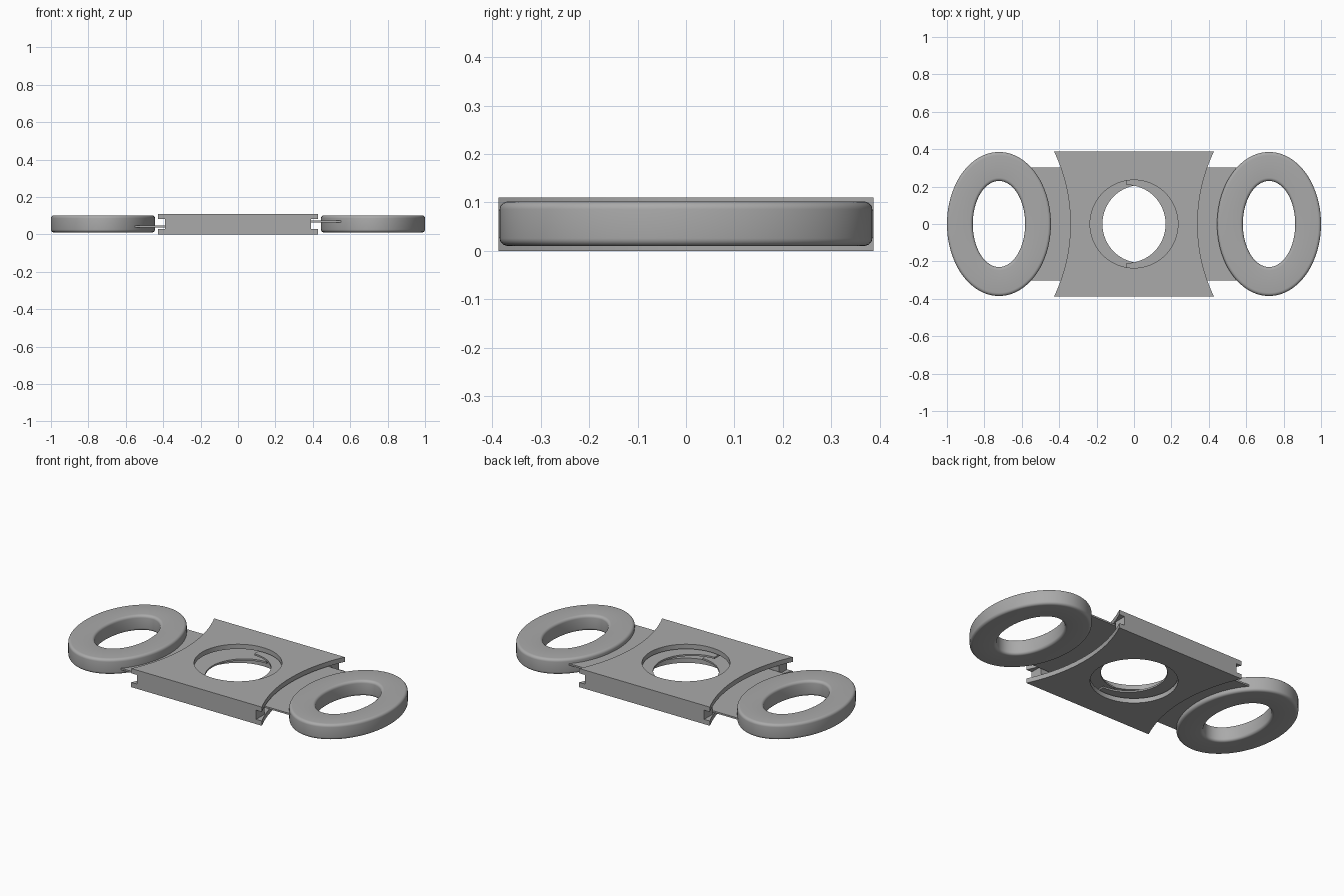
import bpy, bmesh
from math import sin, cos, pi, sqrt, asin

if "Cube" in bpy.data.objects:
    bpy.data.objects.remove(bpy.data.objects["Cube"], do_unlink=True)

HEIGHT = 0.11
HALF_Y = 0.387
MID = HEIGHT / 2

metal = bpy.data.materials.new("grey metal")
metal.use_nodes = True
grey = (0.4, 0.4, 0.4, 1)
metal.diffuse_color = grey
metal.node_tree.nodes["Principled BSDF"].inputs["Base Color"].default_value = grey


def finish(name, bm):
    bmesh.ops.recalc_face_normals(bm, faces=bm.faces)
    mesh = bpy.data.meshes.new(name)
    bm.to_mesh(mesh)
    bm.free()
    obj = bpy.data.objects.new(name, mesh)
    bpy.context.collection.objects.link(obj)
    mesh.materials.append(metal)
    return obj


def smooth(obj):
    bpy.ops.object.select_all(action="DESELECT")
    obj.select_set(True)
    bpy.context.view_layer.objects.active = obj
    bpy.ops.object.shade_smooth_by_angle(angle=pi / 6)


def slab(name, loops, z0, z1):
    """Extrude an outline (further loops are holes) from z0 to z1."""
    bm = bmesh.new()
    edges = []
    for loop in loops:
        vs = [bm.verts.new((x, y, z0)) for x, y in loop]
        edges += [bm.edges.new((vs[i - 1], vs[i])) for i in range(len(vs))]
    bmesh.ops.triangle_fill(bm, edges=edges, use_beauty=True)
    top = bmesh.ops.extrude_face_region(bm, geom=bm.faces[:])["geom"]
    verts = [v for v in top if isinstance(v, bmesh.types.BMVert)]
    bmesh.ops.translate(bm, verts=verts, vec=(0, 0, z1 - z0))
    return finish(name, bm)


def circle(r, n=72):
    return [(r * cos(2 * pi * i / n), r * sin(2 * pi * i / n)) for i in range(n)]


# Body: concave-sided block with a round hole
WAIST, SAG = 0.34, 0.087
R = (HALF_Y ** 2 + SAG ** 2) / (2 * SAG)
STEPS = 24
ys = [HALF_Y * (2 * i / STEPS - 1) for i in range(STEPS + 1)]
side = [(WAIST + R - sqrt(R * R - y * y), y) for y in ys]
outline = side + [(-x, -y) for x, y in side]
body = slab("body", [outline, circle(0.235)], 0, HEIGHT)

# Slot for the blades, leaving a rail along the front and the back
RAIL_X, RAIL_Y = 0.39, 0.31
quarter = [(0.6, 0.5), (RAIL_X, 0.5), (RAIL_X, RAIL_Y)]
half = quarter + [(-x, y) for x, y in reversed(quarter)]
cutter = slab("slot_cutter", [half + [(-x, -y) for x, y in half]], 0.028, HEIGHT - 0.028)
cutter.hide_render = True
mod = body.modifiers.new("slot", "BOOLEAN")
mod.object = cutter
mod.solver = "EXACT"
bpy.context.view_layer.objects.active = body
bpy.ops.object.modifier_apply(modifier=mod.name)
bpy.data.objects.remove(cutter, do_unlink=True)
smooth(body)


# Blades: thin sheets with a half-round cutting edge
def blade(name, s, z):
    r, cx, w = 0.209, -0.04, 0.303
    arc = [(cx + r * cos(a), r * sin(a))
           for a in (pi * (i / 32 - 0.5) for i in range(33))]
    outer = [(cx, w), (0.57, w), (0.57, -w), (cx, -w)]
    smooth(slab(name, [[(s * x, y) for x, y in arc + outer]], z - 0.005, z + 0.005))


# Finger rings: oval bands with rounded edges
def ring(name, s):
    z0, z1, width, r, n = 0.01, 0.102, 0.14, 0.016, 96
    profile = []
    for k, (cu, cz) in enumerate([(width - r, z1 - r), (r, z1 - r),
                                  (r, z0 + r), (width - r, z0 + r)]):
        for j in range(6):
            a = pi / 2 * (k + j / 5)
            profile.append(((cu + r * cos(a)) / width, cz + r * sin(a)))
    bm = bmesh.new()
    rows = []
    for i in range(n):
        a = 2 * pi * i / n
        rows.append([bm.verts.new((s * 0.722 + (0.14 + 0.138 * u) * cos(a),
                                   (0.23 + 0.155 * u) * sin(a), z))
                     for u, z in profile])
    m = len(profile)
    for i in range(n):
        for j in range(m):
            bm.faces.new((rows[i - 1][j - 1], rows[i][j - 1], rows[i][j], rows[i - 1][j]))
    smooth(finish(name, bm))


for label, s in (("left", 1), ("right", -1)):
    blade(label + "_blade", s, MID + s * 0.0135)
    ring(label + "_finger_ring", s)
